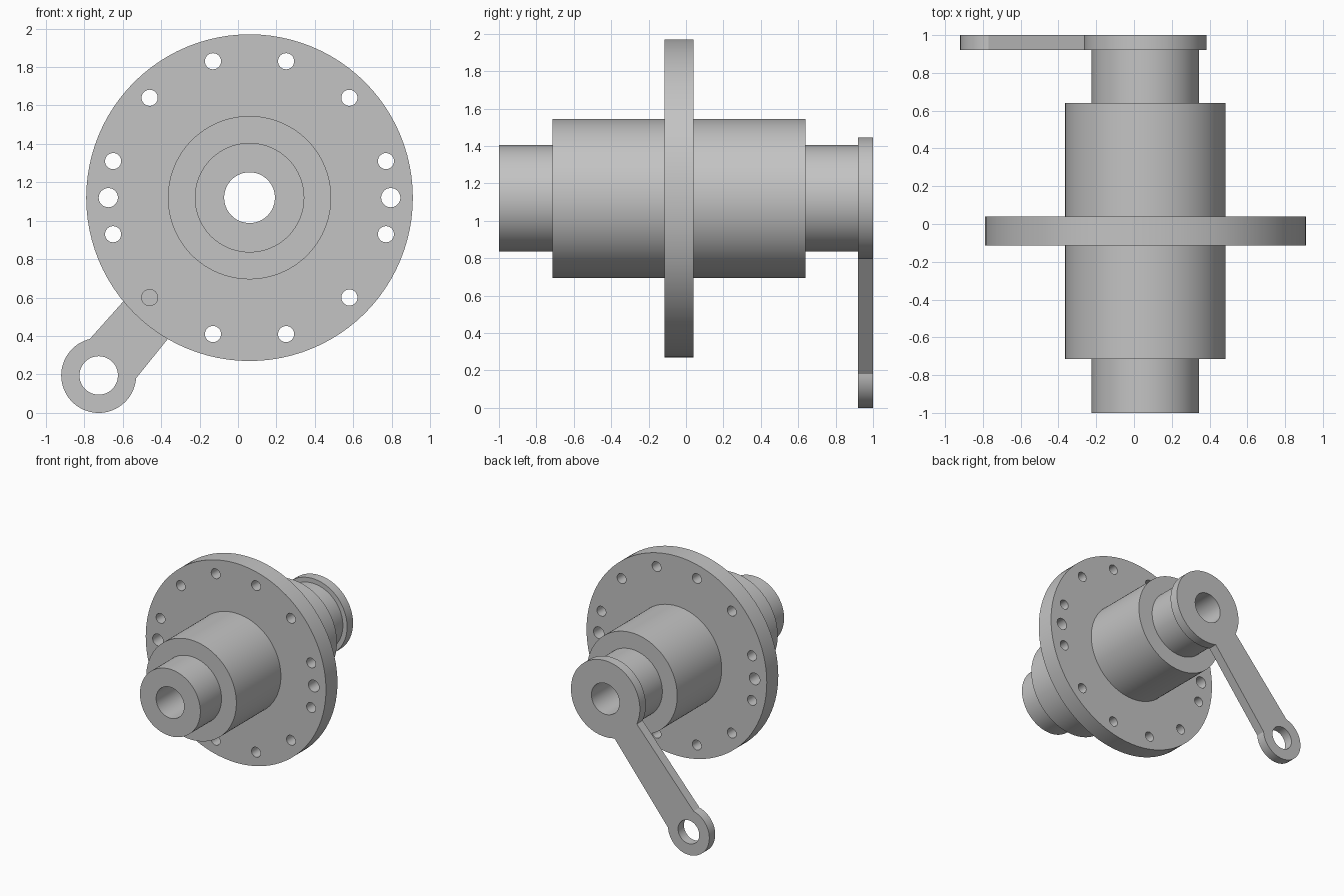
import bpy, bmesh
from math import sin, cos, asin, atan2, hypot, pi, radians
from mathutils import Vector

cube = bpy.data.objects.get("Cube")
if cube:
    bpy.data.objects.remove(cube, do_unlink=True)

steel = bpy.data.materials.new("steel_grey")
steel.use_nodes = True
GREY = (0.55, 0.55, 0.55, 1)
steel.diffuse_color = GREY
steel.node_tree.nodes["Principled BSDF"].inputs["Base Color"].default_value = GREY

AXIS_X, AXIS_Z = 0.06, 1.12      # main shaft axis, running along y
PIN_X, PIN_Z = -0.725, 0.195     # eye at the end of the arm
BORE = 0.132
ARM_FRONT, ARM_BACK = 0.92, 1.0


def add_object(name, bm):
    bmesh.ops.recalc_face_normals(bm, faces=bm.faces)
    mesh = bpy.data.meshes.new(name)
    bm.to_mesh(mesh)
    bm.free()
    mesh.materials.append(steel)
    obj = bpy.data.objects.new(name, mesh)
    bpy.context.collection.objects.link(obj)
    return obj


def lathe(name, profile, steps=96):
    """Revolve a closed (radius, y) profile about the shaft axis."""
    bm = bmesh.new()
    verts = [bm.verts.new((AXIS_X + r, y, AXIS_Z)) for r, y in profile]
    edges = [bm.edges.new((v, verts[i - 1])) for i, v in enumerate(verts)]
    bmesh.ops.spin(bm, geom=verts + edges, cent=(AXIS_X, 0, AXIS_Z), axis=(0, 1, 0),
                   angle=2 * pi, steps=steps, use_duplicate=False)
    bmesh.ops.remove_doubles(bm, verts=bm.verts, dist=1e-5)
    return add_object(name, bm)


def plate(name, outlines, y0, y1):
    """Extrude one or more closed (x, z) outlines from y0 to y1."""
    bm = bmesh.new()
    for outline in outlines:
        face = bm.faces.new([bm.verts.new((x, y0, z)) for x, z in outline])
        new = bmesh.ops.extrude_face_region(bm, geom=[face], use_keep_orig=True)["geom"]
        bmesh.ops.translate(bm, vec=(0, y1 - y0, 0),
                            verts=[v for v in new if isinstance(v, bmesh.types.BMVert)])
    return add_object(name, bm)


def arc(cx, cz, r, start, end, n):
    return [(cx + r * cos(start + (end - start) * i / n),
             cz + r * sin(start + (end - start) * i / n)) for i in range(n + 1)]


def circle(cx, cz, r, n=48):
    return arc(cx, cz, r, 0, 2 * pi, n)[:-1]


def drill(obj, holes, y0, y1):
    """Cut round holes through a part and apply the result."""
    cutter = plate("hole_cutter", holes, y0, y1)
    cutter.hide_render = True
    mod = obj.modifiers.new("holes", 'BOOLEAN')
    mod.operation, mod.solver, mod.object = 'DIFFERENCE', 'EXACT', cutter
    bpy.context.view_layer.objects.active = obj
    bpy.ops.object.modifier_apply(modifier=mod.name)
    bpy.data.objects.remove(cutter, do_unlink=True)


# Shaft, hub and flange as one turned body with a through bore
body = lathe("flanged_shaft", [
    (BORE, -1.0), (0.285, -1.0), (0.285, -0.715), (0.425, -0.715),
    (0.425, -0.115), (0.85, -0.115), (0.85, 0.04), (0.425, 0.04),
    (0.425, 0.64), (0.285, 0.64), (0.285, ARM_FRONT), (BORE, ARM_FRONT)])

# Bolt circle: twelve small holes and two larger ones at the sides
BOLT_R = 0.735
holes = [circle(AXIS_X + BOLT_R * cos(radians(a)), AXIS_Z + BOLT_R * sin(radians(a)), 0.042, 32)
         for a in range(15, 360, 30)]
holes += [circle(AXIS_X + s * BOLT_R, AXIS_Z, 0.05, 32) for s in (-1, 1)]
drill(body, holes, -0.2, 0.1)

# Crank arm: round head, tapered bar and round eye in one outline
HEAD_R, EYE_R = 0.325, 0.195
dx, dz = PIN_X - AXIS_X, PIN_Z - AXIS_Z
heading = atan2(dz, dx)
a = asin(0.138 / HEAD_R)
b = asin(0.158 / EYE_R)
outline = arc(AXIS_X, AXIS_Z, HEAD_R, heading + a, heading + 2 * pi - a, 80)
outline += arc(PIN_X, PIN_Z, EYE_R, heading - pi + b, heading + pi - b, 56)
arm = plate("crank_arm", [outline], ARM_FRONT, ARM_BACK)
drill(arm, [circle(AXIS_X, AXIS_Z, BORE, 96), circle(PIN_X, PIN_Z, 0.1)],
      ARM_FRONT - 0.1, ARM_BACK + 0.1)

# Smooth the round walls, keep the rims sharp
bpy.ops.object.select_all(action='DESELECT')
for obj in (body, arm):
    obj.select_set(True)
bpy.context.view_layer.objects.active = body
bpy.ops.object.shade_smooth_by_angle(angle=radians(30))
